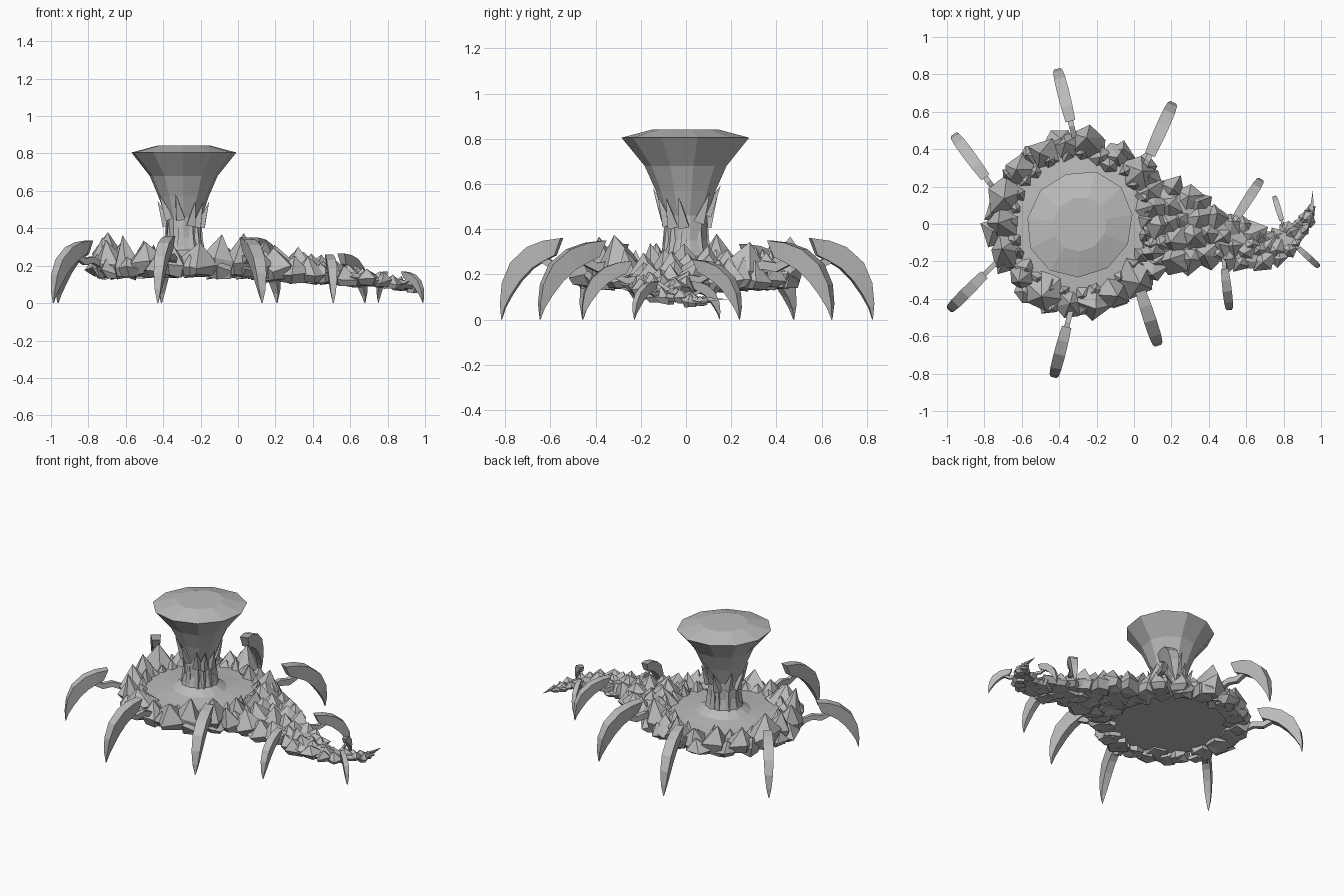
import bpy, bmesh, math, random
from mathutils import Vector

random.seed(11)
cube = bpy.data.objects.get("Cube")
if cube:
    bpy.data.objects.remove(cube, do_unlink=True)

grey = bpy.data.materials.new("stone_grey")
grey.use_nodes = True
GREY = (0.5, 0.5, 0.5, 1)
grey.diffuse_color = GREY
grey.node_tree.nodes["Principled BSDF"].inputs["Base Color"].default_value = GREY

CENTRE = Vector((-0.29, 0, 0))


def finish(name, bm):
    bmesh.ops.recalc_face_normals(bm, faces=bm.faces)
    mesh = bpy.data.meshes.new(name)
    bm.to_mesh(mesh)
    bm.free()
    mesh.materials.append(grey)
    obj = bpy.data.objects.new(name, mesh)
    bpy.context.collection.objects.link(obj)


def loft(bm, rings):
    """Skin a list of equal point rings and cap both ends."""
    rows = [[bm.verts.new(p) for p in ring] for ring in rings]
    n = len(rows[0])
    for a, b in zip(rows, rows[1:]):
        for i in range(n):
            j = (i + 1) % n
            bm.faces.new((a[i], a[j], b[j], b[i]))
    bm.faces.new(rows[0][::-1])
    bm.faces.new(rows[-1])


def circle(centre, r, n, turn=0.0, wobble=0.0, lift=0.0):
    pts = []
    for i in range(n):
        a = turn + math.tau * i / n
        k = r * random.uniform(1 - wobble, 1 + wobble)
        z = random.uniform(-lift, lift)
        pts.append(centre + Vector((math.cos(a) * k, math.sin(a) * k, z)))
    return pts


def rock(bm, x, y, bottom, top, r, lean):
    """Irregular faceted pyramid with a narrower, uneven foot."""
    n = random.choice((4, 5, 5, 6))
    turn = random.uniform(0, math.tau)
    h = top - bottom
    foot = [bm.verts.new(p) for p in
            circle(Vector((x, y, bottom)) - lean * 0.3, r * 0.75, n, turn, 0.15, h * 0.08)]
    waist = [bm.verts.new(p) for p in
             circle(Vector((x, y, bottom + h * 0.36)) + lean * 0.2, r, n, turn, 0.15, h * 0.16)]
    jig = Vector((random.uniform(-1, 1), random.uniform(-1, 1), 0)) * r * 0.25
    apex = bm.verts.new(Vector((x, y, top)) + lean + jig)
    base = bm.verts.new(Vector((x, y, bottom)) - lean * 0.3)
    for i in range(n):
        j = (i + 1) % n
        bm.faces.new((foot[i], foot[j], waist[j], waist[i]))
        bm.faces.new((waist[i], waist[j], apex))
        bm.faces.new((foot[j], foot[i], base))


def shard(bm, base, tip, r):
    """Four sided spike between two points."""
    axis = (tip - base).normalized()
    u = axis.orthogonal().normalized() * r
    v = axis.cross(u)
    ring = [bm.verts.new(base + d) for d in (u, v, -u, -v)]
    apex = bm.verts.new(tip)
    for i in range(4):
        bm.faces.new((ring[i], ring[(i + 1) % 4], apex))
    bm.faces.new(ring[::-1])


# Body plate: nearly flat top and a flat, slightly recessed underside
bm = bmesh.new()
plate = [(0.38, 0.168), (0.41, 0.19), (0.405, 0.225), (0.27, 0.236), (0.17, 0.248), (0.11, 0.285)]
loft(bm, [circle(CENTRE + Vector((0, 0, z)), r, 14, 0.1, 0.02) for r, z in plate])
finish("body_plate", bm)

# Trunk flaring into a faceted domed head, slightly narrower along one diagonal
bm = bmesh.new()
trunk = [(0.125, 0.25), (0.1, 0.35), (0.1, 0.46), (0.14, 0.57), (0.19, 0.68),
         (0.293, 0.805), (0.15, 0.842)]
diagonal = Vector((1, -1, 0)).normalized()
rings = []
for r, z in trunk:
    ring = circle(Vector((0, 0, z)), r, 11, 0.15, 0.015)
    rings.append([CENTRE + p - diagonal * p.dot(diagonal) * 0.06 for p in ring])
loft(bm, rings)
finish("trunk_head", bm)

# Bark splinters hugging the trunk
bm = bmesh.new()
for i in range(10):
    a = math.tau * i / 10 + random.uniform(-0.15, 0.15)
    out = Vector((math.cos(a), math.sin(a), 0))
    side = Vector((-out.y, out.x, 0)) * random.uniform(-0.025, 0.025)
    top = random.uniform(0.48, 0.6)
    base = CENTRE + out * 0.09 + Vector((0, 0, 0.25))
    bend = CENTRE + out * 0.09 + Vector((0, 0, top - 0.13))
    tip = CENTRE + out * (0.113 + (top - 0.47) * 0.35) + side + Vector((0, 0, top))
    shard(bm, base, bend + Vector((0, 0, 0.06)), 0.032)
    shard(bm, bend, tip, 0.034)
finish("bark_splinters", bm)

# Rock rim around the body: count, distance, size, foot, lowest and highest tip, outward lean
bm = bmesh.new()
for count, dist, r, foot, low, high, push in ((18, 0.415, 0.095, 0.14, 0.29, 0.38, 0.02),
                                              (28, 0.37, 0.05, 0.18, 0.26, 0.33, -0.005),
                                              (17, 0.435, 0.075, 0.132, 0.22, 0.28, 0.035)):
    for i in range(count):
        a = math.tau * (i + random.uniform(-0.25, 0.25)) / count
        out = Vector((math.cos(a), math.sin(a), 0))
        p = CENTRE + out * dist * random.uniform(0.96, 1.03)
        rock(bm, p.x, p.y, foot + random.uniform(-0.005, 0.02), random.uniform(low, high),
             r * random.uniform(0.8, 1.15), out * push)
finish("rim_rocks", bm)

# Tail path: x, y, half width, underside, top
TAIL = [(0.05, 0.0, 0.34, 0.135, 0.36), (0.17, 0.0, 0.28, 0.125, 0.34),
        (0.29, -0.03, 0.215, 0.115, 0.315), (0.41, -0.05, 0.185, 0.11, 0.29),
        (0.52, -0.10, 0.15, 0.1, 0.255), (0.62, -0.135, 0.138, 0.095, 0.23),
        (0.72, -0.135, 0.115, 0.085, 0.19), (0.81, -0.09, 0.09, 0.075, 0.17),
        (0.88, -0.03, 0.065, 0.065, 0.155), (0.93, 0.04, 0.042, 0.06, 0.135),
        (0.955, 0.1, 0.022, 0.065, 0.115)]


def tail_at(t):
    i = min(int(t), len(TAIL) - 2)
    f = t - i
    a, b = TAIL[i], TAIL[i + 1]
    x, y, w, lo, hi = (p + (q - p) * f for p, q in zip(a, b))
    across = Vector((a[1] - b[1], b[0] - a[0], 0)).normalized()
    return Vector((x, y, 0)), across, w, lo, hi


# Tail core
bm = bmesh.new()
rings = []
for t in range(len(TAIL)):
    p, s, w, lo, hi = tail_at(t)
    mid = lo + (hi - lo) * 0.5
    low = lo + (hi - lo) * 0.15
    rings.append([p + s * w * k + Vector((0, 0, z)) for k, z in
                  ((-0.6, low), (0.6, low), (0.75, (low + mid) / 2),
                   (0.5, mid), (-0.5, mid), (-0.75, (low + mid) / 2))])
loft(bm, rings)
finish("tail_core", bm)

# Tail rocks, shrinking toward the tip
bm = bmesh.new()
t = 0.35
row = 0
while t < len(TAIL) - 1:
    p, s, w, lo, hi = tail_at(t)
    size = min(0.095, 0.012 + w * 0.5)
    rows = (4 if w > 0.2 else 3 if w > 0.1 else 2) + row % 2
    for k in range(rows):
        f = -1 + 2 * k / (rows - 1)
        q = p + s * f * max(w - size, 0.006)
        q += Vector((random.uniform(-1, 1), random.uniform(-1, 1), 0)) * size * 0.2
        peak = hi - abs(f) * (hi - lo) * 0.12 - random.uniform(0, 0.25) * (hi - lo)
        rock(bm, q.x, q.y, lo + random.uniform(-0.005, 0.015), peak,
             size * random.uniform(0.85, 1.1), s * f * size * 0.3)
    t += 0.65
    row += 1
shard(bm, Vector((0.95, 0.08, 0.09)), Vector((0.957, 0.185, 0.09)), 0.014)
finish("tail_rocks", bm)

# Claw legs: outer distance, outer height, inner distance, inner height, width
CLAW = [(0.0, 1.0, 0.1, 0.79, 0.052), (0.28, 0.97, 0.28, 0.72, 0.06),
        (0.55, 0.89, 0.47, 0.63, 0.063), (0.82, 0.7, 0.66, 0.48, 0.06),
        (0.96, 0.45, 0.82, 0.3, 0.05), (1.0, 0.2, 0.93, 0.14, 0.032),
        (0.99, 0.0, 0.98, 0.0, 0.005)]
LEGS = {
    "front_right_leg": (-0.80, -0.27, -0.99, -0.46, 0.335),
    "front_middle_leg": (-0.36, -0.55, -0.43, -0.82, 0.36),
    "front_left_leg": (0.035, -0.36, 0.13, -0.65, 0.35),
    "back_right_leg": (-0.795, 0.25, -0.965, 0.48, 0.335),
    "back_middle_leg": (-0.34, 0.55, -0.41, 0.83, 0.36),
    "back_left_leg": (0.085, 0.37, 0.21, 0.65, 0.35),
    "back_tail_leg": (0.55, 0.04, 0.68, 0.24, 0.265),
    "front_tail_leg": (0.485, -0.24, 0.51, -0.46, 0.26),
    "back_tip_leg": (0.79, 0.02, 0.75, 0.15, 0.17),
    "front_tip_leg": (0.88, -0.13, 0.99, -0.23, 0.17),
}
for name, (x0, y0, x1, y1, height) in LEGS.items():
    start = Vector((x0, y0, 0))
    reach = Vector((x1, y1, 0)) - start
    side = Vector((-reach.y, reach.x, 0)).normalized()
    scale = reach.length / 0.28
    up = Vector((0, 0, height))
    bm = bmesh.new()
    rings = []
    for od, oz, nd, nz, w in CLAW:
        o = start + reach * od + up * oz
        n = start + reach * nd + up * nz
        h = side * w * scale / 2
        rings.append([o - h, o + h, n + h * 0.8, n - h * 0.8])
    loft(bm, rings)
    # Strut joining the claw to the body
    rings = []
    for d, z in ((-0.4, 0.6), (-0.1, 0.69), (0.12, 0.66), (0.36, 0.76)):
        c = start + reach * d + up * z
        h, v = side * 0.014 * scale, Vector((0, 0, 0.018 * scale))
        rings.append([c - h - v, c + h - v, c + h + v, c - h + v])
    loft(bm, rings)
    finish(name, bm)
